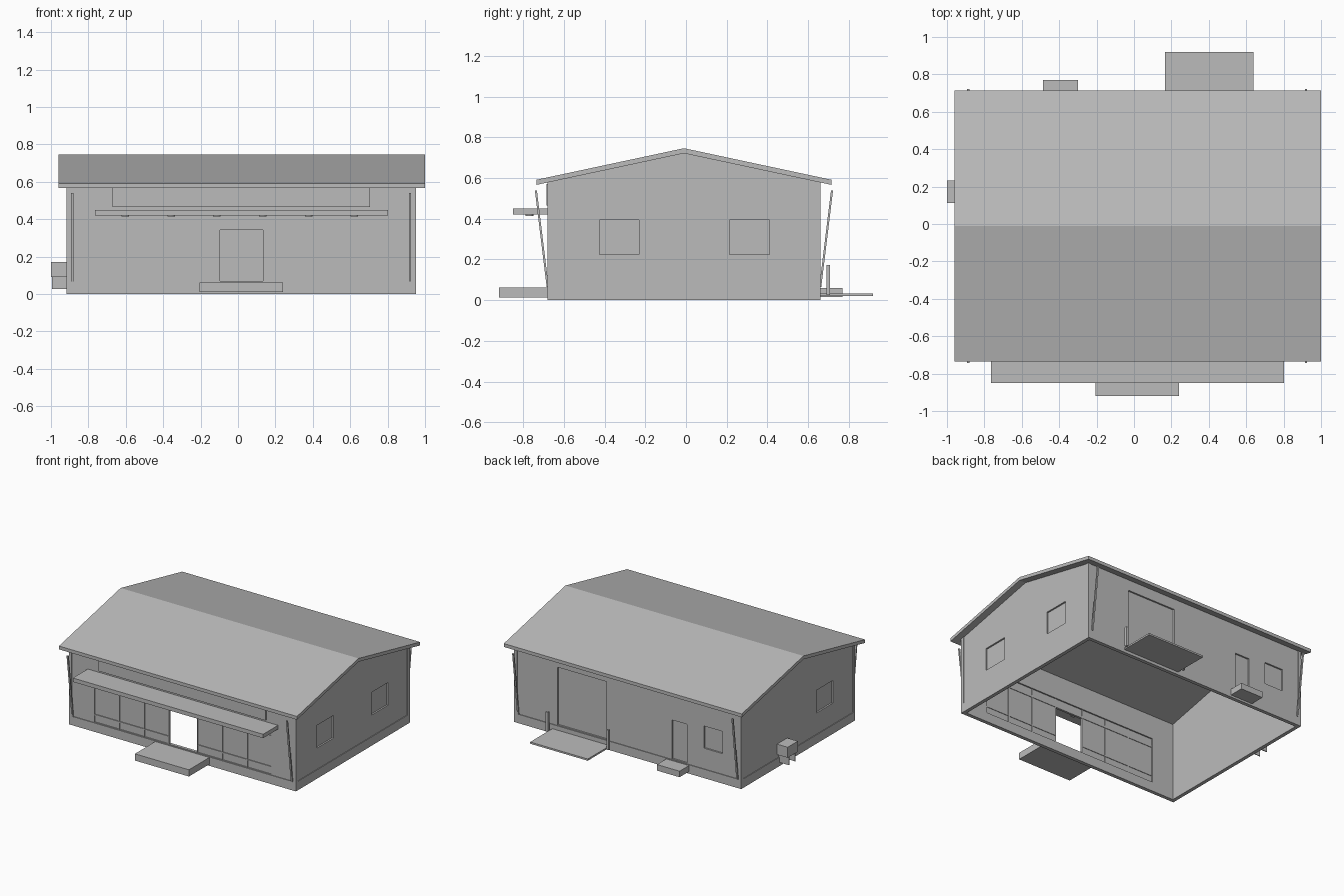
import bpy
import bmesh
from mathutils import Vector

old = bpy.data.objects.get("Cube")
if old:
    bpy.data.objects.remove(old, do_unlink=True)

# One plain colour for the whole building
grey = bpy.data.materials.new("plain grey")
grey.use_nodes = True
grey.diffuse_color = (0.5, 0.5, 0.5, 1)
grey.node_tree.nodes["Principled BSDF"].inputs["Base Color"].default_value = (0.5, 0.5, 0.5, 1)

CX, CY = 0.018, -0.01      # centre of the building
HX, HY = 0.935, 0.67       # half size of the building
PLINTH = 0.066             # top of the plinth
INSET = 0.005              # wall panels sit behind plinth and posts
THICK = 0.022
RIDGE, SLOPE = 0.722, 0.2138   # underside of the roof


def finish(name, bm):
    bmesh.ops.recalc_face_normals(bm, faces=bm.faces[:])
    mesh = bpy.data.meshes.new(name)
    bm.to_mesh(mesh)
    bm.free()
    mesh.materials.append(grey)
    obj = bpy.data.objects.new(name, mesh)
    bpy.context.collection.objects.link(obj)
    return obj


def add_box(bm, x0, x1, y0, y1, z0, z1, lean=0):
    verts = bmesh.ops.create_cube(bm, size=1)["verts"]
    for v in verts:
        top = v.co.z > 0
        v.co = Vector((x1 if v.co.x > 0 else x0,
                       (y1 if v.co.y > 0 else y0) + (lean if top else 0),
                       z1 if top else z0))


def boxes(name, *specs):
    bm = bmesh.new()
    for s in specs:
        add_box(bm, *s)
    return finish(name, bm)


def prism(name, profile, x0, x1):
    """Extrude a (y, z) profile along x."""
    bm = bmesh.new()
    face = bm.faces.new([bm.verts.new((x0, y, z)) for y, z in profile])
    out = bmesh.ops.extrude_face_region(bm, geom=[face])["geom"]
    bmesh.ops.translate(bm, vec=(x1 - x0, 0, 0),
                        verts=[g for g in out if isinstance(g, bmesh.types.BMVert)])
    return finish(name, bm)


def gable(name, hx, hy, z0, lift):
    eave = RIDGE - SLOPE * hy + lift
    pts = [(CY - hy, z0), (CY + hy, z0), (CY + hy, eave),
           (CY, RIDGE + lift), (CY - hy, eave)]
    return prism(name, pts, CX - hx, CX + hx)


def cut(obj, cutter):
    mod = obj.modifiers.new("cut", "BOOLEAN")
    mod.operation = "DIFFERENCE"
    mod.solver = "EXACT"
    mod.object = cutter
    bpy.context.view_layer.update()
    deps = bpy.context.evaluated_depsgraph_get()
    mesh = bpy.data.meshes.new_from_object(obj.evaluated_get(deps))
    obj.modifiers.clear()
    obj.data = mesh
    bpy.data.objects.remove(cutter, do_unlink=True)


# Hollow gabled walls, open underneath
wx, wy = HX - INSET, HY - INSET
walls = gable("walls", wx, wy, 0.03, 0.01)
cut(walls, gable("hollow_cutter", wx - THICK, wy - THICK, -0.1, 0.1))

front, back = CY - wy, CY + wy
right_end, left_end = CX + wx, CX - wx
SHOP = (-0.71, 0.745)
SHOP_TOP = 0.408
deep = 0.012
openings = [
    (*SHOP, front - 0.1, front + 0.1, 0.07, SHOP_TOP),           # shop front
    (0.195, 0.60, back - deep, back + 0.1, 0.07, 0.50),          # loading door
    (-0.465, -0.345, back - deep, back + 0.1, 0.07, 0.36),       # back door
    (-0.76, -0.605, back - deep, back + 0.1, 0.22, 0.385),       # back window
    (left_end - 0.1, left_end + deep, -0.425, -0.23, 0.224, 0.393),
]
for y in (-0.425, 0.215):
    openings.append((right_end - deep, right_end + 0.1, y, y + 0.195, 0.224, 0.393))
cut(walls, boxes("opening_cutter", *openings))

# Plinth ring
plinth = boxes("plinth", (CX - HX, CX + HX, CY - HY, CY + HY, 0, PLINTH))
cut(plinth, boxes("plinth_cutter", (CX - HX + 0.027, CX + HX - 0.027,
                                    CY - HY + 0.027, CY + HY - 0.027, -0.1, 0.2)))

# Corner posts
post_top = RIDGE - SLOPE * HY + 0.008
posts = []
for sx in (-1, 1):
    for sy in (-1, 1):
        xs = sorted((CX + sx * HX, CX + sx * (HX - 0.022)))
        ys = sorted((CY + sy * HY, CY + sy * (HY - 0.025)))
        posts.append((*xs, *ys, PLINTH, post_top))
boxes("corner_posts", *posts)

# Roof slab
RH = 0.725
low = RIDGE - SLOPE * RH
prism("roof", [(CY - RH, low), (CY, RIDGE), (CY + RH, low),
               (CY + RH, low + 0.025), (CY, 0.747), (CY - RH, low + 0.025)], -0.96, 1.0)

# Shop front glazing with an open doorway
DOOR = (-0.10, 0.137)
g0, g1 = front + 0.006, front + 0.012
boxes("shop_glazing",
      (SHOP[0], DOOR[0], g0, g1, 0.07, SHOP_TOP),
      (DOOR[1], SHOP[1], g0, g1, 0.07, SHOP_TOP),
      (*DOOR, g0, g1, 0.345, SHOP_TOP))

# Glazing bars
f0, f1 = front, front + 0.016
bars = [(x - 0.004, x + 0.004, f0, f1, 0.07, SHOP_TOP)
        for x in (-0.506, -0.30, -0.10, 0.137, 0.341, 0.548)]
for z0, z1 in ((0.12, 0.128), (0.342, 0.357)):
    bars += [(SHOP[0], DOOR[0], f0, f1, z0, z1), (DOOR[1], SHOP[1], f0, f1, z0, z1)]
bars.append((*DOOR, f0, f1, 0.342, 0.357))
boxes("glazing_bars", *bars)

# Fascia board and canopy over the shop front
boxes("fascia_board", (-0.67, 0.706, front - 0.012, front + 0.002, 0.465, 0.572))
boxes("canopy", (-0.765, 0.802, -0.85, front + 0.005, 0.421, 0.45))

# Round lamps under the canopy
bm = bmesh.new()
for i in range(6):
    lamp = bmesh.ops.create_cone(bm, cap_ends=True, segments=16, radius1=0.02,
                                 radius2=0.02, depth=0.008)["verts"]
    bmesh.ops.translate(bm, verts=lamp, vec=(-0.603 + i * 0.245, -0.77, 0.419))
finish("canopy_lamps", bm)

# Leaning downpipes at the corners
pipes = []
for x in (-0.886, 0.92):
    for s in (-1, 1):
        y = CY + s * HY
        pipes.append((x - 0.006, x + 0.006, y - 0.005, y + 0.005, 0.065, 0.54, s * 0.058))
boxes("downpipes", *pipes)

# Steps, loading ramp and its guard posts
boxes("front_step", (-0.205, 0.24, -0.92, -0.675, 0.012, 0.062))
boxes("back_step", (-0.486, -0.30, 0.655, 0.77, 0.015, 0.06))
boxes("loading_ramp", (0.165, 0.639, 0.655, 0.92, 0.021, 0.034))
boxes("guard_posts", *[(x - 0.009, x + 0.009, 0.69, 0.708, 0.025, 0.172)
                       for x in (0.152, 0.652)])

# Cooling unit on brackets
boxes("cooling_unit", (-1.0, -0.91, 0.112, 0.232, 0.092, 0.17))
boxes("unit_brackets", *[(-0.995, -0.91, y - 0.003, y + 0.003, 0.028, 0.092)
                         for y in (0.135, 0.209)])
